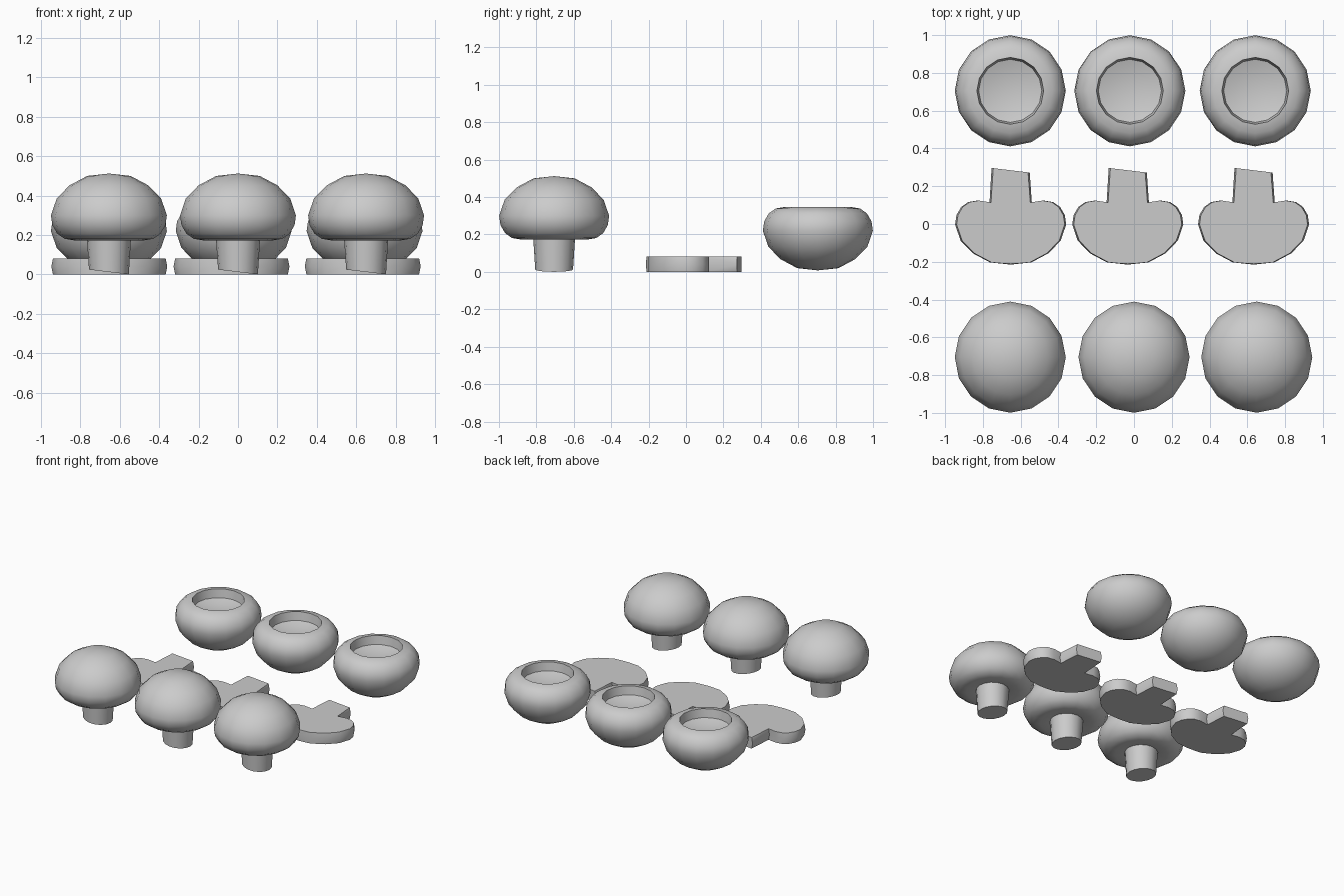
import bpy, bmesh
from math import tau, radians
from mathutils import Matrix, Vector

cube = bpy.data.objects.get("Cube")
if cube:
    bpy.data.objects.remove(cube, do_unlink=True)

GREY = (0.6, 0.6, 0.6, 1)
grey = bpy.data.materials.new("plain grey")
grey.diffuse_color = GREY
grey.use_nodes = True
grey.node_tree.nodes["Principled BSDF"].inputs["Base Color"].default_value = GREY

# Cap outline from crown to lower lip, as (radius, height)
CAP = [(0, .512), (.11, .5), (.2, .452), (.265, .385), (.294, .3),
       (.287, .25), (.262, .207), (.225, .181), (.177, .173)]
STEM = [(.112, .183), (.101, 0), (0, 0)]
HOLLOW = [(.167, .235), (.11, .252), (0, .262)]


def lathe(profile):
    """Revolve a closed outline around z."""
    bm = bmesh.new()
    verts = [bm.verts.new((0, r, z)) for r, z in profile]
    edges = [bm.edges.new(pair) for pair in zip(verts, verts[1:])]
    bmesh.ops.spin(bm, geom=verts + edges, cent=(0, 0, 0), axis=(0, 0, 1),
                   angle=tau, steps=16)
    bmesh.ops.remove_doubles(bm, verts=bm.verts, dist=0.0005)
    bmesh.ops.recalc_face_normals(bm, faces=bm.faces)
    return bm


def mushroom():
    """Whole mushroom with a slanted cut at the foot."""
    bm = lathe(CAP + STEM)
    for v in bm.verts:
        if v.co.z < 0.01:
            v.co.z = 0.0125 - v.co.x * 0.12
    return bm


def mushroom_slice():
    """Middle slab of a mushroom, laid flat with the stem to the back."""
    bm = mushroom()
    for side in (-1, 1):
        cut = bmesh.ops.bisect_plane(
            bm, geom=bm.verts[:] + bm.edges[:] + bm.faces[:],
            plane_co=(0, side * 0.041, 0), plane_no=(0, side, 0),
            clear_outer=True)
        rim = [e for e in cut["geom_cut"] if isinstance(e, bmesh.types.BMEdge)]
        bmesh.ops.contextual_create(bm, geom=rim)
    lay = Matrix(((-1, 0, 0), (0, 0, -1), (0, -1, 0)))
    for v in bm.verts:
        v.co = lay @ v.co + Vector((0, 0.297, 0.041))
    bmesh.ops.recalc_face_normals(bm, faces=bm.faces)
    return bm


def hollow_cap():
    """Stemless cap turned upside down, open at the top."""
    bm = lathe(CAP + HOLLOW)
    for v in bm.verts:
        v.co.z = 0.52 - v.co.z
        v.co.y = -v.co.y
    bmesh.ops.recalc_face_normals(bm, faces=bm.faces)
    return bm


def place(name, bm, x, y):
    mesh = bpy.data.meshes.new(name)
    bm.to_mesh(mesh)
    bm.free()
    mesh.materials.append(grey)
    obj = bpy.data.objects.new(name, mesh)
    bpy.context.collection.objects.link(obj)
    obj.location = (x, y, 0)
    bpy.ops.object.select_all(action='DESELECT')
    obj.select_set(True)
    bpy.context.view_layer.objects.active = obj
    bpy.ops.object.shade_smooth_by_angle(angle=radians(40))


# Three rows of three
ROWS = [("mushroom", mushroom, -0.705, (-0.655, 0, 0.65)),
        ("mushroom_slice", mushroom_slice, 0, (-0.653, -0.033, 0.633)),
        ("hollow_cap", hollow_cap, 0.705, (-0.655, -0.022, 0.642))]
for name, build, y, columns in ROWS:
    for label, x in zip(("right", "middle", "left"), columns):
        place(f"{name}_{label}", build(), x, y)
